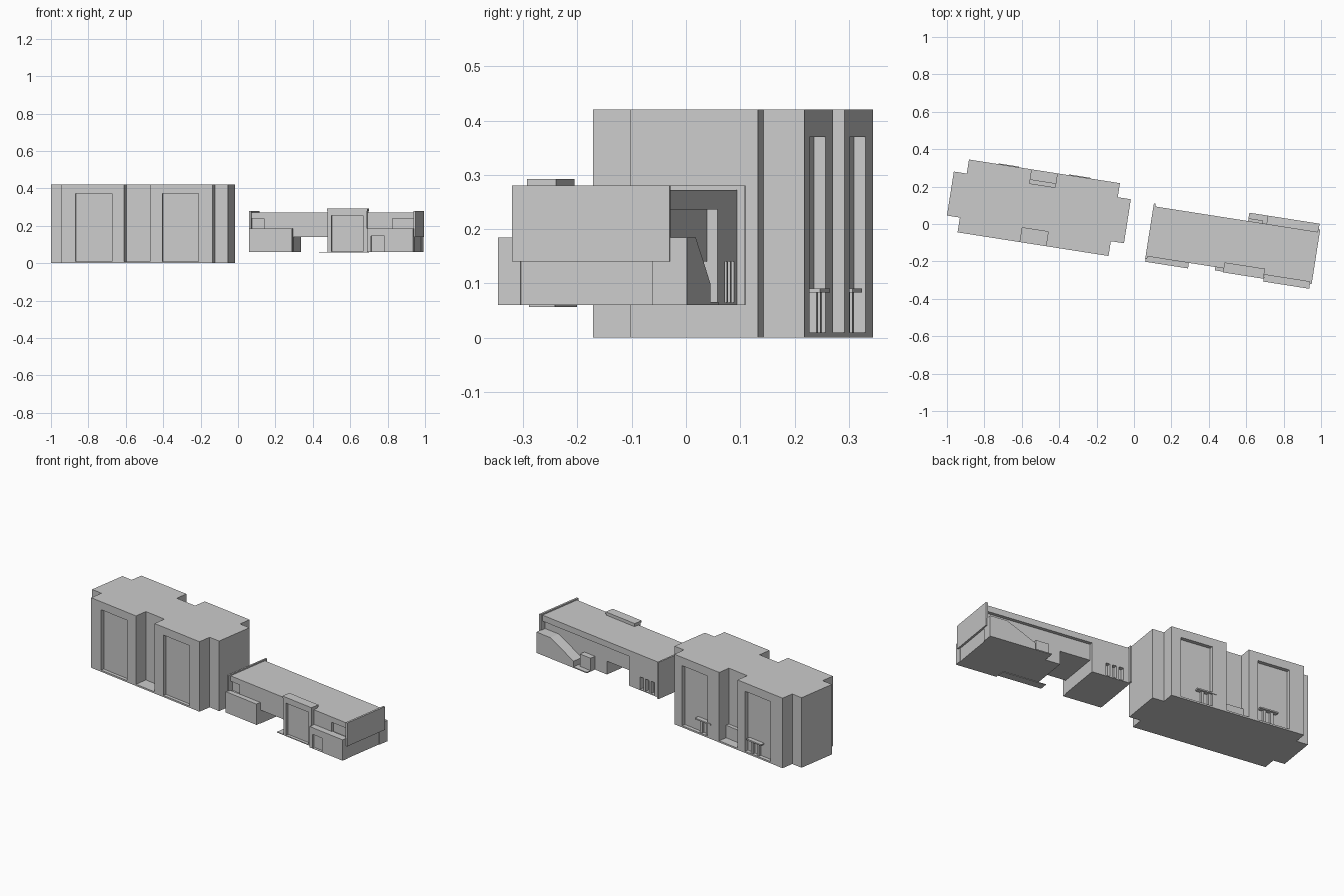
import bpy, bmesh, math
from mathutils import Matrix

if "Cube" in bpy.data.objects:
    bpy.data.objects.remove(bpy.data.objects["Cube"])

TURN = Matrix.Rotation(math.radians(-8.9), 4, 'Z')   # both buildings share this plan angle


def finish(name, bm):
    bmesh.ops.recalc_face_normals(bm, faces=bm.faces)
    me = bpy.data.meshes.new(name)
    bm.to_mesh(me)
    bm.free()
    ob = bpy.data.objects.new(name, me)
    ob.matrix_world = TURN
    bpy.context.collection.objects.link(ob)
    return ob


def prism(name, pts, vec):
    """Extrude a planar outline along vec."""
    bm = bmesh.new()
    f = bm.faces.new([bm.verts.new(p) for p in pts])
    new = bmesh.ops.extrude_face_region(bm, geom=[f])['geom']
    bmesh.ops.translate(bm, vec=vec, verts=[g for g in new if isinstance(g, bmesh.types.BMVert)])
    return finish(name, bm)


def box(name, u0, u1, v0, v1, z0, z1):
    return prism(name, [(u0, v0, z0), (u1, v0, z0), (u1, v1, z0), (u0, v1, z0)], (0, 0, z1 - z0))


def cut(ob, *dims):
    """Subtract a box from ob."""
    c = box("cutter", *dims)
    c.hide_render = True
    m = ob.modifiers.new("cut", 'BOOLEAN')
    m.operation, m.solver, m.object = 'DIFFERENCE', 'EXACT', c
    bpy.context.view_layer.objects.active = ob
    bpy.ops.object.modifier_apply(modifier=m.name)
    bpy.data.objects.remove(c)


# --- Tall building: stepped plan with a light well front and back ---
plan = [(-.925, -.19), (-.587, -.19), (-.587, -.112), (-.447, -.112), (-.447, -.19),
        (-.108, -.19), (-.108, -.11), (-.037, -.11), (-.037, .128), (-.108, .128),
        (-.108, .204), (-.447, .204), (-.447, .128), (-.585, .128), (-.585, .204),
        (-.925, .204), (-.925, .128), (-.995, .128), (-.995, -.11), (-.925, -.11)]
tower = prism("tall_building", [(u, v, 0) for u, v in plan], (0, 0, .42))
for u0, u1 in ((-.849, -.653), (-.379, -.183)):
    cut(tower, u0, u1, -.25, -.17, .01, .372)        # front window bays
for u0, u1 in ((-.835, -.643), (-.36, -.167)):
    cut(tower, u0, u1, .182, .25, .01, .37)          # rear window bays
box("front_well_floor", -.587, -.447, -.19, -.112, 0, .01)
box("rear_well_floor", -.585, -.447, .128, .204, 0, .01)
box("rear_well_lobby", -.585, -.447, .128, .15, .01, .085)

# rear entrances: canopy on two posts
for side, u0, u1 in (("left", -.765, -.655), ("right", -.385, -.268)):
    box(side + "_entrance_canopy", u0, u1, .182, .208, .083, .091)
    mid = (u0 + u1) / 2
    for i, s in enumerate((-1, 1)):
        box(f"{side}_entrance_post_{i}", mid + s * .022 - .008, mid + s * .022 + .008,
            .18, .197, .01, .083)

# --- Low building: upper storey bridging two ground floor blocks ---
upper = box("upper_storey", .095, .98, -.16, .11, .14, .272)
cut(upper, .325, .976, .09, .2, .13, .236)           # rear strip window
cut(upper, .098, .165, -.25, -.145, .18, .24)        # front left window
cut(upper, .86, .974, -.25, -.145, .18, .24)         # front right window
box("left_end_wall", .088, .098, -.175, .125, .06, .28)
box("right_end_wall", .976, .988, -.17, .124, .14, .28)

left = box("left_ground_floor", .095, .325, -.16, .11, .06, .14)
for u0, u1 in ((.13, .16), (.175, .20), (.215, .24)):
    cut(left, u0, u1, .085, .2, .065, .15)           # rear door openings
box("left_front_bay", .09, .322, -.19, -.16, .06, .185)

box("right_ground_floor", .51, .976, -.16, .09, .06, .14)
bay = box("right_front_bay", .73, .979, -.197, -.155, .06, .185)
cut(bay, .75, .825, -.25, -.182, .062, .145)         # shop door

# central entrance portal
portal = box("entrance_portal", .513, .726, -.178, -.13, .06, .282)
cut(portal, .533, .704, -.25, -.15, .062, .255)
box("portal_roof", .510, .729, -.182, -.128, .28, .292)
box("entrance_landing", .465, .73, -.178, -.13, .057, .061)

# rear stair enclosure with sloping top
profile = [(.98, .06), (.98, .185), (.875, .185), (.78, .14), (.70, .10), (.70, .06)]
prism("rear_stair", [(u, .09, z) for u, z in profile], (0, .065, 0))
box("rear_step", .6, .70, .09, .155, .06, .066)
box("rear_porch", .60, .68, .09, .125, .06, .14)
